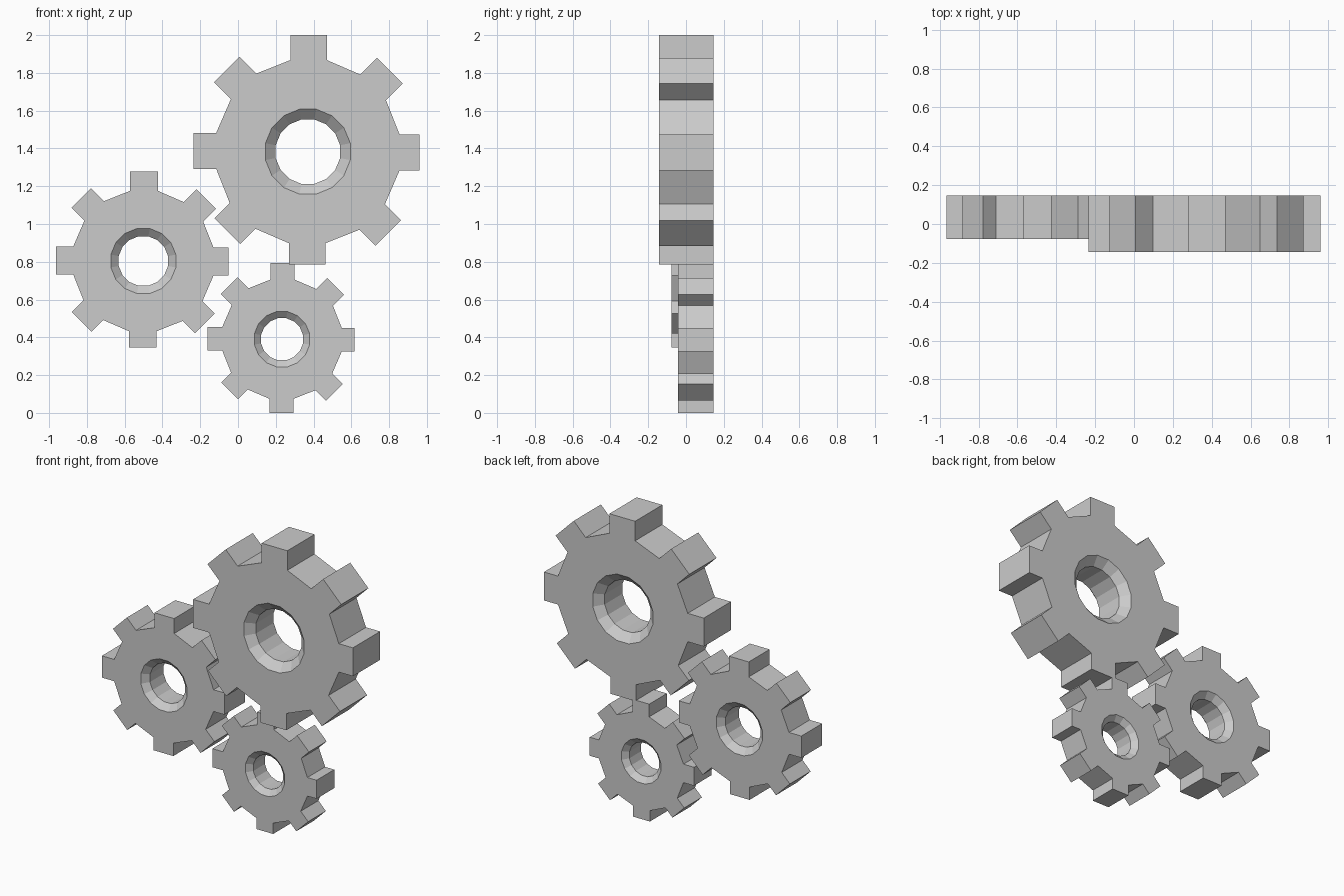
import bpy, bmesh
from math import sin, cos, pi

if "Cube" in bpy.data.objects:
    bpy.data.objects.remove(bpy.data.objects["Cube"])

# Tooth tip radii, clockwise from the top tooth (slightly irregular, as in the model)
TIPS = [.617, .611, .59, .606, .598, .598, .605, .611]
ROOT, HALF_W, SHIFT = .485, .096, .004
RIM, BORE, CHAMFER, DEPTH = .229, .174, .05, .29
BACK_Y = .146


def gear(name, x, z, size):
    """Gear in the XZ plane, centred on its bore, with its back face at BACK_Y."""
    bm = bmesh.new()

    def ring(points, y):
        return [bm.verts.new((x + u * size, BACK_Y + (y - DEPTH) * size, z + v * size))
                for u, v in points]

    # toothed outline: root, tip, tip, root per tooth
    outline = []
    for i, tip in enumerate(TIPS):
        a = i * pi / 4
        for r, w in ((ROOT, -HALF_W), (tip, -HALF_W), (tip, HALF_W), (ROOT, HALF_W)):
            w += SHIFT
            outline.append((r * sin(a) + w * cos(a), r * cos(a) - w * sin(a)))

    def circle(r):
        return [(r * sin((k - .5) * pi / 8), r * cos((k - .5) * pi / 8)) for k in range(16)]

    def bridge(a, b):
        n = len(a)
        for i in range(n):
            j = (i + 1) % n
            bm.faces.new((a[i], a[j], b[j], b[i]))

    # outer wall
    front, back = ring(outline, 0), ring(outline, DEPTH)
    bridge(front, back)

    # chamfered bore
    bore = [ring(circle(RIM), 0), ring(circle(BORE), CHAMFER),
            ring(circle(BORE), DEPTH - CHAMFER), ring(circle(RIM), DEPTH)]
    for a, b in zip(bore, bore[1:]):
        bridge(a, b)

    # flat front and back: one face per tooth and one per gap
    for out, hole in ((front, bore[0]), (back, bore[3])):
        for i in range(8):
            t, h = 4 * i, 2 * i
            bm.faces.new(out[t:t + 4] + [hole[h + 1], hole[h]])
            bm.faces.new((out[t + 3], out[(t + 4) % 32], hole[(h + 2) % 16], hole[h + 1]))

    bmesh.ops.recalc_face_normals(bm, faces=bm.faces)
    mesh = bpy.data.meshes.new(name)
    bm.to_mesh(mesh)
    bm.free()
    obj = bpy.data.objects.new(name, mesh)
    bpy.context.collection.objects.link(obj)
    return obj


gear("large_gear", .37, 1.383, 1)
gear("medium_gear", -.501, .804, .766)
gear("small_gear", .233, .39, .652)
